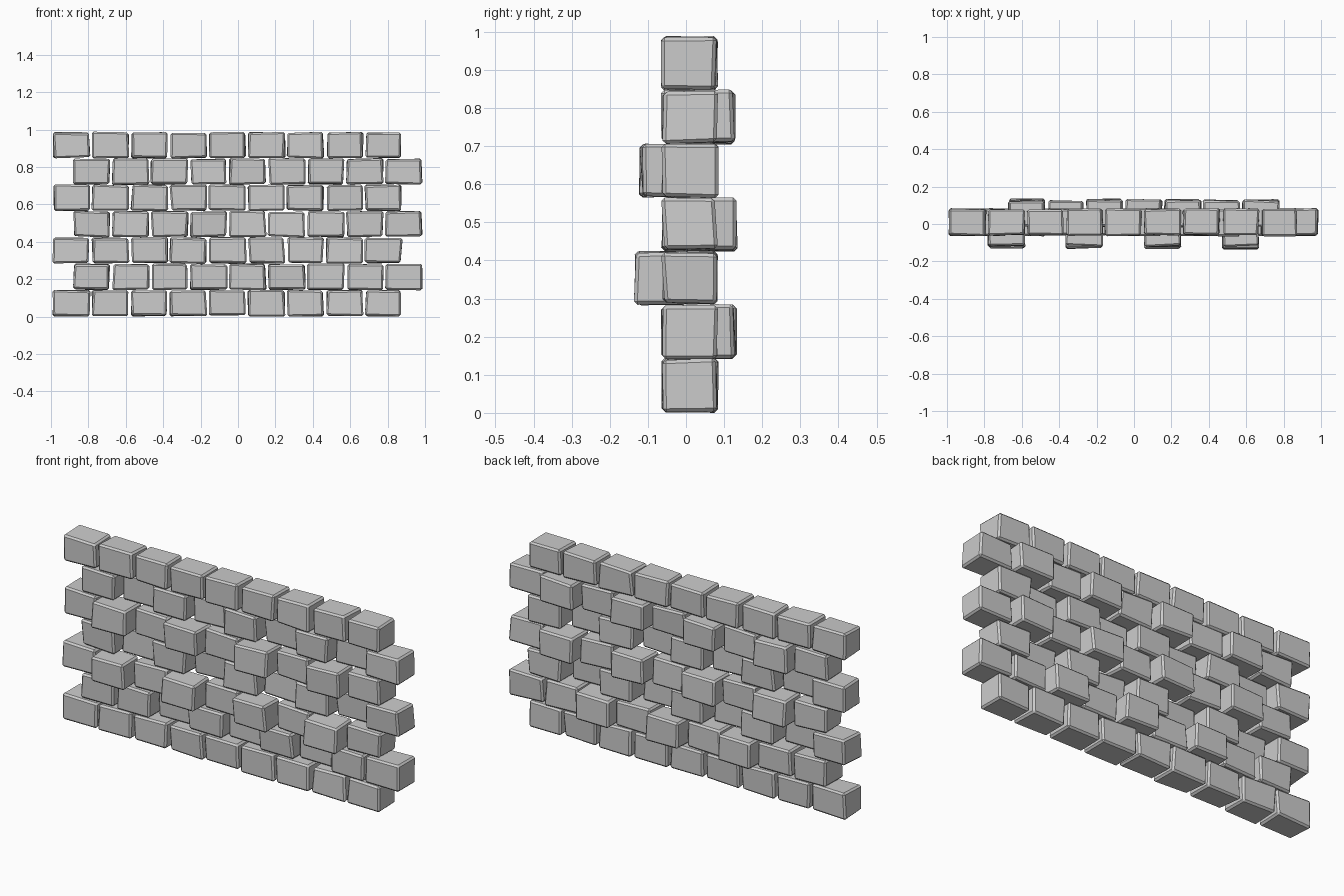
import bpy, bmesh, random
from mathutils import Vector

if "Cube" in bpy.data.objects:
    bpy.data.objects.remove(bpy.data.objects["Cube"])

random.seed(7)
ROWS, COLS = 7, 9
PITCH_X, PITCH_Z = 0.2085, 0.1408
SIZE = Vector((0.205, 0.152, 0.145))

# Bricks pushed out of the wall: row -> (columns, shift in y)
PUSHED = {
    1: ((2, 4, 6), 0.048),
    2: ((1, 3, 5, 7), -0.072),
    3: ((1, 3, 5, 7), 0.05),
    4: ((1, 3, 5, 7), -0.058),
    5: ((1, 3, 5, 7), 0.046),
}


def add_brick(target, centre):
    """Rough hewn brick: cube with corners nudged inward and chamfered edges."""
    bm = bmesh.new()
    bmesh.ops.create_cube(bm, size=1)
    for v in bm.verts:
        for i, nudge in enumerate((0.013, 0.012, 0.009)):
            side = 1 if v.co[i] > 0 else -1
            v.co[i] = side * (SIZE[i] / 2 - random.uniform(0, nudge))
    bmesh.ops.bevel(bm, geom=bm.edges[:], offset=0.009, segments=1,
                    affect='EDGES', profile=0.5)
    bmesh.ops.translate(bm, verts=bm.verts[:], vec=centre)
    piece = bpy.data.meshes.new("piece")
    bm.to_mesh(piece)
    bm.free()
    target.from_mesh(piece)
    bpy.data.meshes.remove(piece)


# Courses in running bond, each odd course shifted half a brick
for row in range(ROWS):
    course = bmesh.new()
    columns, shift = PUSHED.get(row, ((), 0))
    start = -0.89 + (0.108 if row % 2 else 0)
    for col in range(COLS):
        y = 0.01 + (shift if col in columns else 0)
        add_brick(course, Vector((start + col * PITCH_X, y,
                                  SIZE.z / 2 + row * PITCH_Z)))
    mesh = bpy.data.meshes.new(f"brick_course_{row + 1}")
    course.to_mesh(mesh)
    course.free()
    obj = bpy.data.objects.new(f"brick_course_{row + 1}", mesh)
    bpy.context.collection.objects.link(obj)
